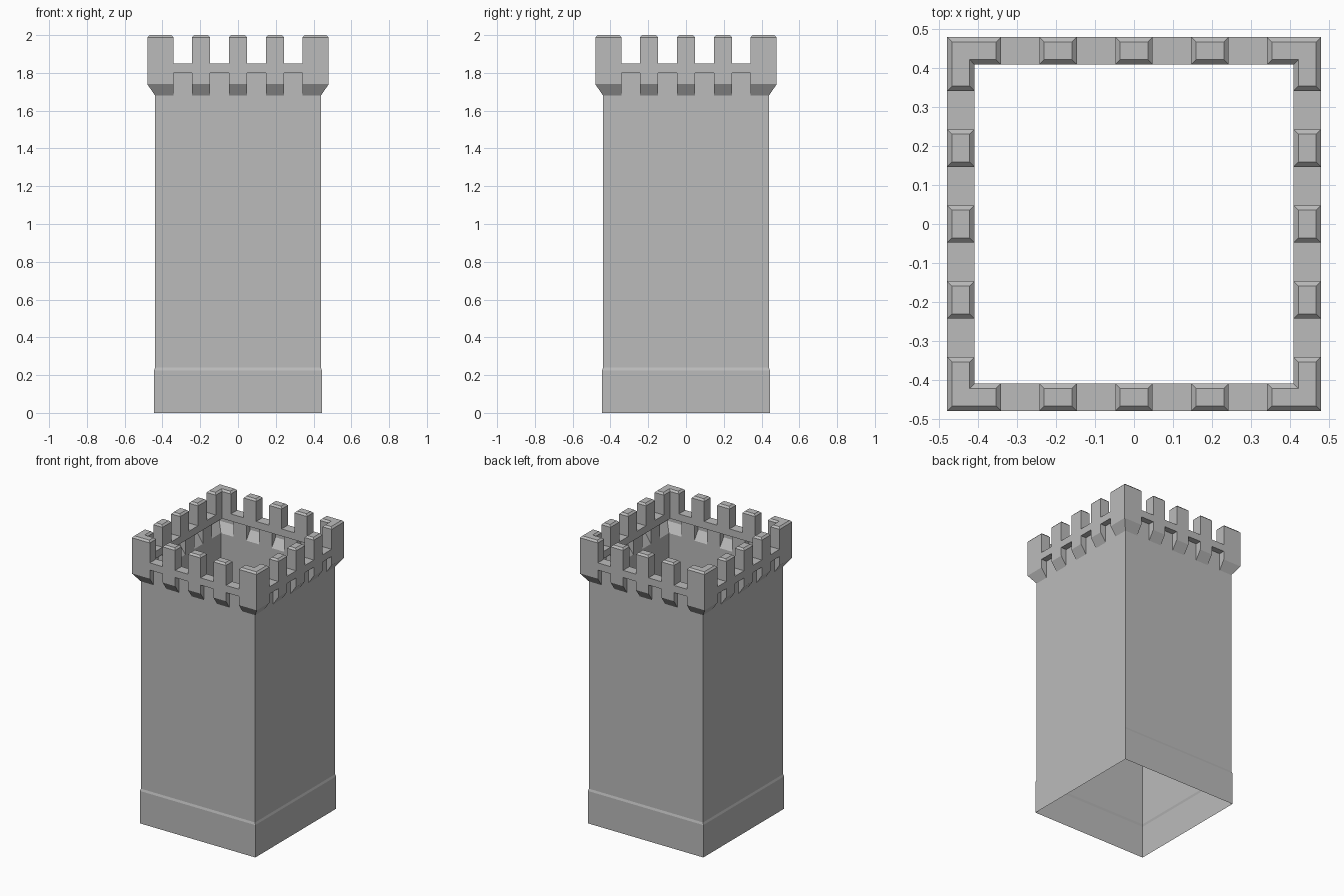
import bpy
import bmesh
from math import pi
from mathutils import Matrix

cube = bpy.data.objects.get("Cube")
if cube:
    bpy.data.objects.remove(cube)

stone = bpy.data.materials.new("grey stone")
stone.use_nodes = True
colour = (0.5, 0.5, 0.5, 1)
stone.diffuse_color = colour
stone.node_tree.nodes["Principled BSDF"].inputs["Base Color"].default_value = colour

WALL, OUT, INN = 0.439, 0.48, 0.41            # distances from the axis
FOOT, EAVE, SOFFIT, SILL, TOP = 1.68, 1.74, 1.8, 1.85, 2.0
BEV = 0.012
CUTS = [-0.342, -0.243, -0.147, -0.048, 0.048, 0.147, 0.243, 0.342]


def place(u, end, d, z):
    """Point on the front side; u None means the mitred corner."""
    if u is None:
        u = end * d
    elif z == TOP:
        u -= end * BEV
    return (u, -d, z)


def sweep(bm, profile, u0, u1):
    for a, b in zip(profile, profile[1:]):
        pts = [place(u0, -1, *a), place(u1, 1, *a),
               place(u1, 1, *b), place(u0, -1, *b)]
        bm.faces.new([bm.verts.new(p) for p in pts])


def cap(bm, outline, u, end):
    pts = [place(u, end, *p) for p in outline]
    if end < 0:
        pts.reverse()
    bm.faces.new([bm.verts.new(p) for p in pts])


def finish(bm, name):
    # Repeat the front side around the four sides
    front = bm.faces[:]
    for i in range(1, 4):
        copy = bmesh.ops.duplicate(bm, geom=front)["geom"]
        verts = [g for g in copy if isinstance(g, bmesh.types.BMVert)]
        bmesh.ops.rotate(bm, verts=verts, matrix=Matrix.Rotation(i * pi / 2, 3, "Z"))
    bmesh.ops.remove_doubles(bm, verts=bm.verts[:], dist=0.0005)
    mesh = bpy.data.meshes.new(name)
    bm.to_mesh(mesh)
    bm.free()
    mesh.materials.append(stone)
    bpy.context.collection.objects.link(bpy.data.objects.new(name, mesh))


# Hollow shaft with a slightly wider plinth
bm = bmesh.new()
sweep(bm, [(0.444, 0), (0.444, 0.225), (WALL, 0.24), (WALL, FOOT)], None, None)
finish(bm, "tower_walls")

# Battlements: merlons over corbels, alternating with open gaps
merlon = [(WALL, FOOT), (OUT, EAVE), (OUT, TOP - BEV), (OUT - BEV, TOP),
          (INN + BEV, TOP), (INN, TOP - BEV), (INN, SOFFIT), (OUT, SOFFIT)]
gap = [(WALL, FOOT), (WALL, SOFFIT), (OUT, SOFFIT), (OUT, SILL),
       (INN, SILL), (INN, SOFFIT), (WALL, SOFFIT)]
merlon_side = [(OUT, SILL), (OUT, TOP - BEV), (INN, TOP - BEV), (INN, SILL)]
merlon_chamfer = [(OUT, TOP - BEV), (OUT - BEV, TOP), (INN + BEV, TOP), (INN, TOP - BEV)]
corbel_side = [(WALL, FOOT), (OUT, EAVE), (OUT, SOFFIT), (WALL, SOFFIT)]

bm = bmesh.new()
stops = [None] + CUTS + [None]
for i, (u0, u1) in enumerate(zip(stops, stops[1:])):
    if i % 2:
        sweep(bm, gap, u0, u1)
        continue
    sweep(bm, merlon, u0, u1)
    for u, end in ((u0, -1), (u1, 1)):
        if u is not None:
            for outline in (merlon_side, merlon_chamfer, corbel_side):
                cap(bm, outline, u, end)
finish(bm, "battlements")
